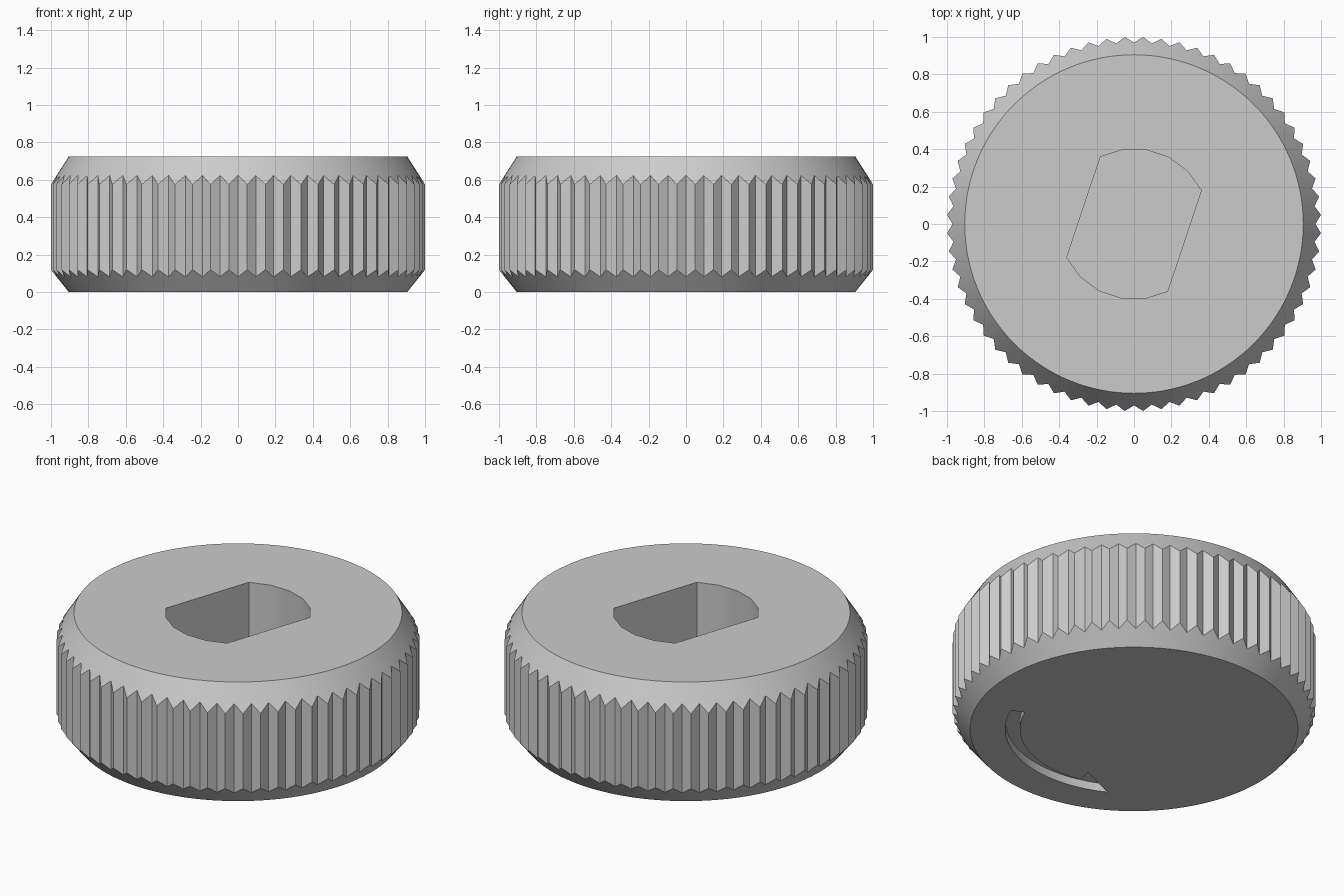
import bpy, bmesh
from math import radians, sin, cos, pi

cube = bpy.data.objects.get("Cube")
if cube:
    bpy.data.objects.remove(cube)

HEIGHT, RIM, TIP, VALLEY, TEETH = 0.725, 0.905, 1.001, 0.97, 64

grey = bpy.data.materials.new("grey plastic")
grey.use_nodes = True
colour = (0.6, 0.6, 0.6, 1)
grey.diffuse_color = colour
grey.node_tree.nodes["Principled BSDF"].inputs["Base Color"].default_value = colour


def polar(radius, degrees):
    return radius * cos(radians(degrees)), radius * sin(radians(degrees))


def loft(name, rings):
    """Skin a stack of equal-length closed rings and cap both ends."""
    bm = bmesh.new()
    loops = [[bm.verts.new(p) for p in ring] for ring in rings]
    n = len(loops[0])
    for low, high in zip(loops, loops[1:]):
        for i in range(n):
            j = (i + 1) % n
            bm.faces.new((low[i], low[j], high[j], high[i]))
    bm.faces.new(loops[0][::-1])
    bm.faces.new(loops[-1])
    bmesh.ops.recalc_face_normals(bm, faces=bm.faces)
    mesh = bpy.data.meshes.new(name)
    bm.to_mesh(mesh)
    bm.free()
    mesh.materials.append(grey)
    obj = bpy.data.objects.new(name, mesh)
    bpy.context.collection.objects.link(obj)
    return obj


def prism(name, outline, z0, z1):
    return loft(name, [[(x, y, z) for x, y in outline] for z in (z0, z1)])


def cut(target, cutter):
    mod = target.modifiers.new(cutter.name, 'BOOLEAN')
    mod.operation = 'DIFFERENCE'
    mod.solver = 'EXACT'
    mod.object = cutter
    bpy.context.view_layer.objects.active = target
    bpy.ops.object.modifier_apply(modifier=mod.name)
    bpy.data.objects.remove(cutter)


# Knob body: V-shaped grip teeth that run out into a chamfer at each end
def tooth_ring(chamfer_end, chamfer_height):
    ring = []
    for i in range(TEETH * 2):
        r = TIP if i % 2 else VALLEY
        z = chamfer_end + chamfer_height * (r - RIM) / (TIP - RIM)
        ring.append((*polar(r, i * 180 / TEETH), z))
    return ring


def rim_ring(z):
    return [(*polar(RIM, i * 180 / TEETH), z) for i in range(TEETH * 2)]


knob = loft("knob_body", [rim_ring(0), tooth_ring(0, 0.12),
                          tooth_ring(HEIGHT, -0.15), rim_ring(HEIGHT)])

# Shaft socket with two flats, sunk into the top
arc = [26.5 + 18 * k for k in range(6)]
socket = [polar(0.402, a + turn) for turn in (0, 180) for a in arc]
cut(knob, prism("shaft_socket", socket, 0.2, HEIGHT + 0.1))

# Curved direction arrow engraved in the underside
TAIL, BARB, POINT = -23, -102, -118
steps = 20
outer = [polar(0.71, TAIL + (POINT - TAIL) * i / steps) for i in range(steps + 1)]
inner = [polar(0.63, BARB + (TAIL - BARB) * i / steps) for i in range(steps + 1)]
arrow = outer + [polar(0.54, BARB)] + inner
cut(knob, prism("direction_arrow", arrow, -0.1, 0.05))

# Smooth chamfers, crisp teeth and edges
bpy.ops.object.select_all(action='DESELECT')
knob.select_set(True)
bpy.context.view_layer.objects.active = knob
bpy.ops.object.shade_smooth_by_angle(angle=radians(25))
